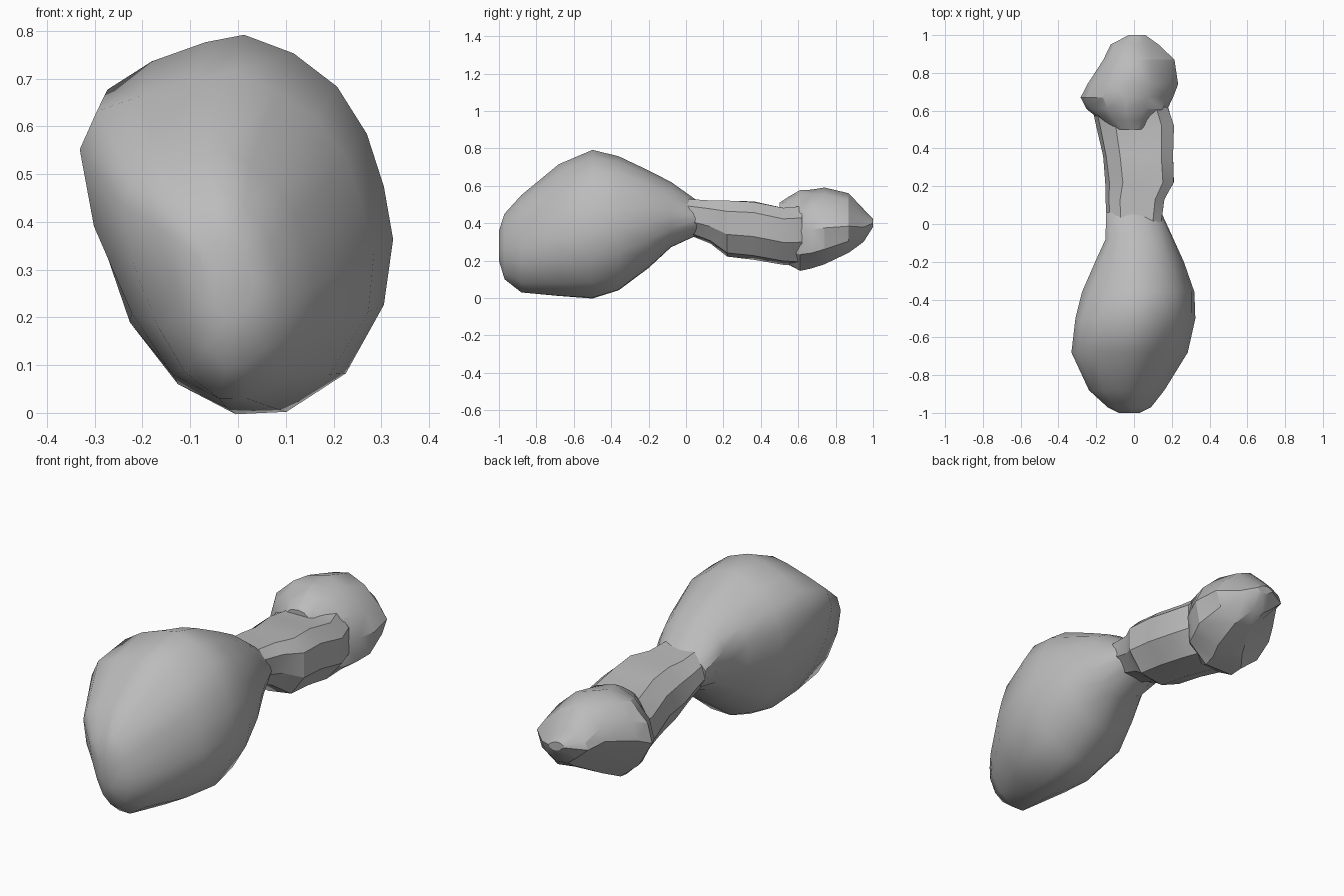
import bpy, bmesh, math, random

random.seed(4)
if "Cube" in bpy.data.objects:
    bpy.data.objects.remove(bpy.data.objects["Cube"])

grey = bpy.data.materials.new("rock grey")
grey.use_nodes = True
grey.diffuse_color = (0.5, 0.5, 0.5, 1)
grey.node_tree.nodes["Principled BSDF"].inputs["Base Color"].default_value = grey.diffuse_color


def loft(name, front, back, stations, rough, angle):
    """Skin rings (y, x_min, x_max, z_min, z_max, mix); mix blends the front and back unit sections."""
    sides = len(front)
    bm = bmesh.new()
    rings = []
    for y, x0, x1, z0, z1, mix in stations:
        ring = []
        for (fu, fv), (bu, bv) in zip(front, back):
            wobble = 1 + random.uniform(-rough, rough)
            u = (fu + (bu - fu) * mix) * wobble
            v = (fv + (bv - fv) * mix) * wobble
            x = (x0 + x1) / 2 + (x1 - x0) / 2 * u
            z = (z0 + z1) / 2 + (z1 - z0) / 2 * v
            ring.append(bm.verts.new((x, y, z)))
        rings.append(ring)
    for a, b in zip(rings, rings[1:]):
        for i in range(sides):
            j = (i + 1) % sides
            bm.faces.new((a[i], a[j], b[j], b[i]))
    bm.faces.new(rings[0])
    bm.faces.new(rings[-1])
    bmesh.ops.triangulate(bm, faces=bm.faces[:])
    bmesh.ops.recalc_face_normals(bm, faces=bm.faces[:])
    mesh = bpy.data.meshes.new(name)
    bm.to_mesh(mesh)
    bm.free()
    mesh.materials.append(grey)
    obj = bpy.data.objects.new(name, mesh)
    bpy.context.collection.objects.link(obj)
    bpy.ops.object.select_all(action='DESELECT')
    obj.select_set(True)
    bpy.context.view_layer.objects.active = obj
    bpy.ops.object.shade_smooth_by_angle(angle=math.radians(angle))


# Large lobe: slanted flank at the front, rounding out towards the waist
loft("large_lobe", [
    (.06, 1), (.33, .88), (.6, .72), (.8, .48), (.92, .2), (1, -.08),
    (.97, -.43), (.7, -.8), (.3, -1), (0, -1), (-.36, -.79), (-.64, -.42),
    (-.9, .1), (-1, .55), (-.9, .78), (-.6, .86), (-.2, .96),
], [
    (0, 1), (.36, .92), (.66, .74), (.85, .48), (.96, .2), (1, -.08),
    (.93, -.43), (.68, -.78), (.3, -.98), (-.05, -1), (-.44, -.88), (-.77, -.58),
    (-.97, -.1), (-.98, .38), (-.84, .66), (-.56, .86), (-.25, .97),
], [
    (-1.0, -.08, .03, .20, .36, 0),
    (-.97, -.14, .09, .10, .45, 0),
    (-.88, -.24, .16, .03, .55, 0),
    (-.68, -.33, .285, .01, .715, .1),
    (-.5, -.315, .325, 0, .79, .6),
    (-.36, -.28, .32, .04, .755, 1),
    (-.2, -.21, .265, .16, .68, 1),
    (-.08, -.155, .21, .27, .62, 1),
    (.06, -.15, .145, .335, .52, 1),
], .008, 40)

# Narrow neck: boxy section with a flat top and an upright side
neck_section = [
    (-.5, 1), (.68, 1), (1, .62), (1, -.2), (.6, -.85), (-.1, -1),
    (-.7, -.7), (-1, 0), (-.9, .6),
]
loft("neck", neck_section, neck_section, [
    (-.02, -.14, .14, .35, .53, 0),
    (.13, -.15, .16, .29, .52, 0),
    (.22, -.15, .21, .22, .52, 0),
    (.36, -.165, .205, .205, .515, 0),
    (.52, -.20, .21, .175, .48, 0),
    (.62, -.22, .18, .17, .49, 0),
], .015, 30)

# Small lobe: full at the front, undercut on one flank and sloped off at the back
loft("small_lobe", [
    (0, 1), (.45, .88), (.85, .5), (1, 0), (.93, -.6), (.45, -1),
    (-.3, -1), (-.7, -.6), (-1, 0), (-.88, .45), (-.5, .85),
], [
    (-.1, 1), (.35, .78), (.75, .3), (1, -.1), (.85, -.6), (.4, -1),
    (-.1, -.9), (-.5, -.45), (-.95, .15), (-.85, .55), (-.5, .88),
], [
    (.50, -.1, .06, .38, .51, 0),
    (.55, -.18, .12, .18, .54, 0),
    (.61, -.25, .18, .145, .575, 0),
    (.67, -.285, .205, .155, .58, .1),
    (.74, -.25, .235, .18, .59, .5),
    (.87, -.17, .215, .24, .56, 1),
    (.95, -.13, .13, .30, .475, 1),
    (1.0, -.03, .06, .38, .425, 1),
], .015, 30)
